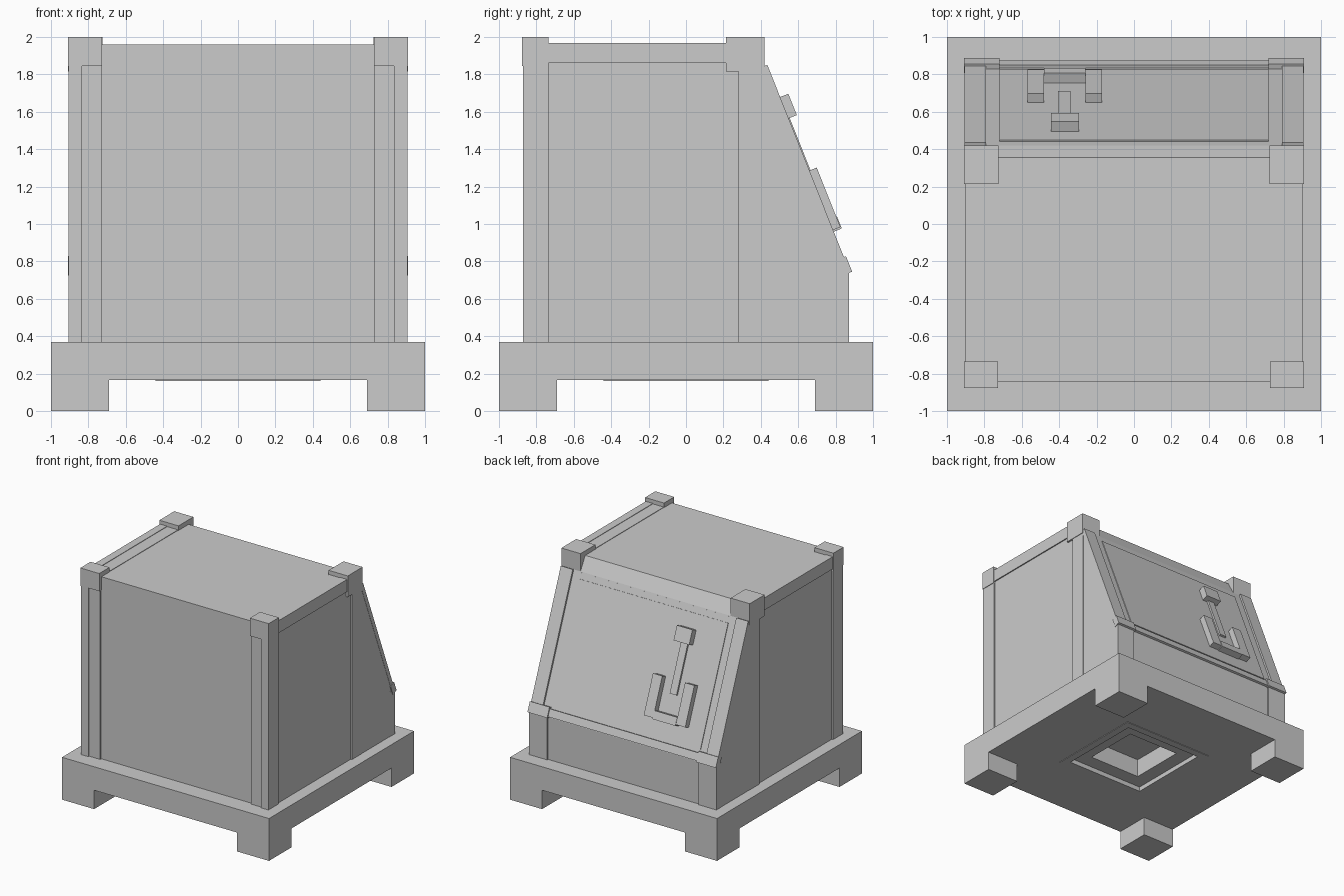
import bpy, bmesh
from mathutils import Matrix, Vector

if "Cube" in bpy.data.objects:
    bpy.data.objects.remove(bpy.data.objects["Cube"])

# Frame of the slanted back panel: s runs down the slope, t points outward
SLOPE = Matrix(((1, 0, 0, 0), (0, .37, .929, .42), (0, -.929, .37, 1.845), (0, 0, 0, 1)))


def finish(name, bm, matrix=None):
    if matrix:
        bm.transform(matrix)
    bmesh.ops.recalc_face_normals(bm, faces=bm.faces[:])
    me = bpy.data.meshes.new(name)
    bm.to_mesh(me)
    bm.free()
    ob = bpy.data.objects.new(name, me)
    bpy.context.collection.objects.link(ob)
    return ob


def box(name, x, y, z, matrix=None):
    bm = bmesh.new()
    bmesh.ops.create_cube(bm, size=1)
    for v in bm.verts:
        v.co = Vector([(a + b) / 2 + c * (b - a) for (a, b), c in zip((x, y, z), v.co)])
    return finish(name, bm, matrix)


def pair(name, x, y, z, matrix=None):
    box("right_" + name, x, y, z, matrix)
    box("left_" + name, (-x[1], -x[0]), y, z, matrix)


def prism(name, profile, half):
    bm = bmesh.new()
    face = bm.faces.new([bm.verts.new((-half, y, z)) for y, z in profile])
    ext = bmesh.ops.extrude_face_region(bm, geom=[face])["geom"]
    bmesh.ops.translate(bm, vec=(2 * half, 0, 0),
                        verts=[g for g in ext if isinstance(g, bmesh.types.BMVert)])
    return finish(name, bm)


# Base slab with the stepped square recess underneath
bm = bmesh.new()
rings = []
for h, z in [(1, .37), (1, .165), (.44, .165), (.44, .16), (.375, .16),
             (.375, .2), (.25, .2), (.25, .36)]:
    rings.append([bm.verts.new((h * a, h * b, z))
                  for a, b in ((-1, -1), (1, -1), (1, 1), (-1, 1))])
for r0, r1 in zip(rings, rings[1:]):
    for i in range(4):
        j = (i + 1) % 4
        bm.faces.new((r0[i], r0[j], r1[j], r1[i]))
bm.faces.new(rings[0])
bm.faces.new(rings[-1])
finish("base_slab", bm)

# Feet
pair("front_foot", (.69, 1), (-1, -.69), (0, .165))
pair("back_foot", (.69, 1), (.69, 1), (0, .165))

# Cabinet body with bevelled top edge and slanted back
prism("cabinet_body", [(-.845, .365), (-.845, 1.96), (.355, 1.96), (.42, 1.845),
                       (.86, .74), (.86, .365)], .893)

# Front corner posts and their inner strips
pair("front_post", (.835, .905), (-.872, -.735), (.365, 1.9))
pair("front_strip", (.73, .84), (-.86, -.8), (.365, 1.9))

# Middle side posts, side top rails, roof rails, back posts
pair("side_post", (.83, .905), (.28, .42), (.365, 1.84))
pair("side_rail", (.835, .903), (-.74, .25), (1.86, 1.968))
pair("roof_rail", (.73, .835), (-.74, .25), (1.9, 1.964))
pair("back_post", (.73, .905), (.8, .872), (.365, .76))

# Side cheeks below the slope
prism("side_cheeks", [(.41, .365), (.41, 1.84), (.423, 1.838), (.86, .74), (.86, .365)], .903)

# Corner caps
pair("front_cap", (.727, .91), (-.876, -.735), (1.845, 2))
pair("back_cap", (.725, .91), (.215, .42), (1.815, 2))
pair("lower_cap", (.72, .91), (1.106, 1.195), (-.025, .028), SLOPE)

# Slanted panel framing
pair("slope_rail", (.79, .905), (0, 1.11), (-.02, .016), SLOPE)
box("slope_panel", (-.72, .72), (.06, 1.09), (-.02, .006), SLOPE)
box("slope_bottom_rail", (-.73, .73), (1.12, 1.185), (-.02, .018), SLOPE)

# Lever and U-shaped bracket
box("lever_knob", (-.445, -.295), (.185, .308), (0, .063), SLOPE)
box("lever_stem", (-.405, -.34), (.3, .73), (0, .022), SLOPE)
box("bracket_left_arm", (-.57, -.48), (.608, .95), (0, .058), SLOPE)
box("bracket_right_arm", (-.26, -.17), (.608, .95), (0, .058), SLOPE)
box("bracket_bar", (-.48, -.26), (.89, .96), (0, .062), SLOPE)
